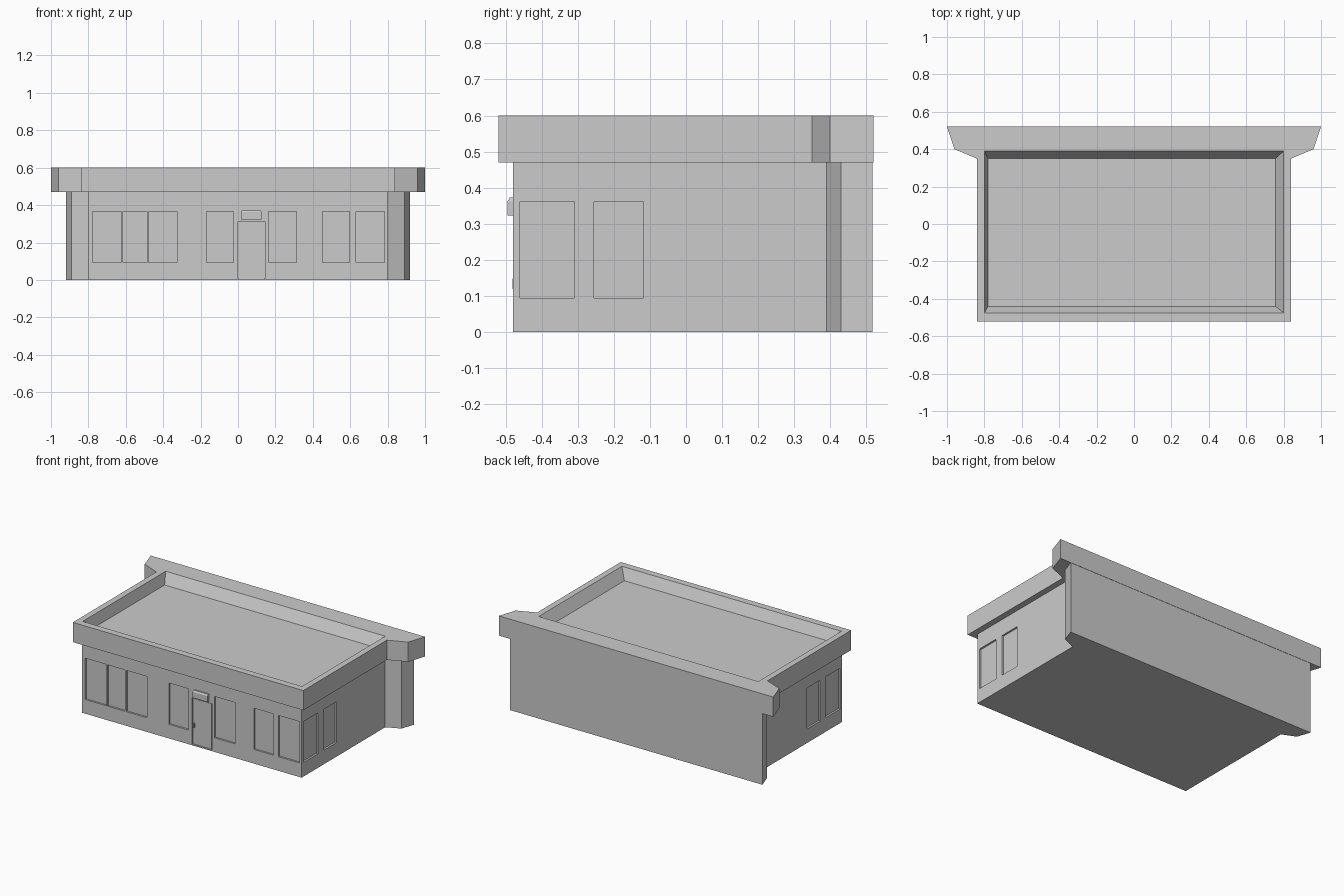
import bpy, bmesh
from math import radians

if "Cube" in bpy.data.objects:
    bpy.data.objects.remove(bpy.data.objects["Cube"])


def finish(bm, name):
    bmesh.ops.recalc_face_normals(bm, faces=bm.faces)
    mesh = bpy.data.meshes.new(name)
    bm.to_mesh(mesh)
    bm.free()
    obj = bpy.data.objects.new(name, mesh)
    bpy.context.collection.objects.link(obj)
    return obj


def loft(bm, rings):
    """Skin equal-length rings of points and cap both ends."""
    loops = [[bm.verts.new(p) for p in ring] for ring in rings]
    n = len(loops[0])
    for a, b in zip(loops, loops[1:]):
        for i in range(n):
            j = (i + 1) % n
            bm.faces.new((a[i], a[j], b[j], b[i]))
    bm.faces.new(loops[0][::-1])
    bm.faces.new(loops[-1])


def rect(x0, x1, y0, y1, z):
    return [(x0, y0, z), (x1, y0, z), (x1, y1, z), (x0, y1, z)]


def box(bm, x0, x1, y0, y1, z0, z1):
    loft(bm, [rect(x0, x1, y0, y1, z0), rect(x0, x1, y0, y1, z1)])


def plan(half, z):
    """Mirror the right half of a floor plan (front to back) to a full ring."""
    return [(x, y, z) for x, y in half] + [(-x, y, z) for x, y in reversed(half)]


WALL = [(0.80, -0.48), (0.80, 0.39), (0.89, 0.43), (0.92, 0.518)]
FASCIA = [(0.84, -0.52), (0.84, 0.35), (0.96, 0.40), (1.00, 0.52)]
DEPTH = 0.012

# Walls, overhanging fascia and the flared back wall in one shell
bm = bmesh.new()
loft(bm, [plan(WALL, 0), plan(WALL, 0.47), plan(FASCIA, 0.47), plan(FASCIA, 0.60)])
shell = finish(bm, "building_shell")

# Cutter for every recess
cut = bmesh.new()

# Sunken roof behind the parapet, with sloping inner sides
top, low = rect(-0.80, 0.80, -0.475, 0.39, 0.60), rect(-0.78, 0.757, -0.44, 0.35, 0.53)
loft(cut, [low, top, rect(-0.80, 0.80, -0.475, 0.39, 0.70)])

# Front windows
for x0, x1 in [(-0.778, -0.623), (-0.615, -0.487), (-0.478, -0.326),
               (-0.168, -0.024), (0.163, 0.313), (0.452, 0.596), (0.630, 0.783)]:
    box(cut, x0, x1, -0.55, -0.48 + DEPTH, 0.093, 0.365)

# Side windows, both sides
for y0, y1 in [(-0.46, -0.31), (-0.255, -0.118)]:
    box(cut, 0.80 - DEPTH, 0.87, y0, y1, 0.093, 0.362)
    box(cut, -0.87, -0.80 + DEPTH, y0, y1, 0.093, 0.362)

# Door recess
box(cut, 0.0, 0.145, -0.55, -0.48 + DEPTH, 0.008, 0.313)
cutter = finish(cut, "recess_cutter")
cutter.hide_render = True

mod = shell.modifiers.new("recesses", "BOOLEAN")
mod.operation = "DIFFERENCE"
mod.solver = "EXACT"
mod.object = cutter
bpy.context.view_layer.objects.active = shell
shell.select_set(True)
bpy.ops.object.modifier_apply(modifier=mod.name)
bpy.data.objects.remove(cutter)
bpy.ops.object.shade_smooth_by_angle(angle=radians(40))

# Door leaf, sitting just behind the wall face
bm = bmesh.new()
box(bm, 0.005, 0.14, -0.474, -0.466, 0.008, 0.308)
finish(bm, "door")

# Door handle
bm = bmesh.new()
box(bm, 0.011, 0.017, -0.482, -0.473, 0.118, 0.148)
finish(bm, "door_handle")

# Lamp box above the door
bm = bmesh.new()
loft(bm, [rect(0.016, 0.126, -0.495, -0.475, 0.323),
          rect(0.016, 0.126, -0.495, -0.475, 0.362),
          rect(0.020, 0.122, -0.489, -0.475, 0.372)])
finish(bm, "door_lamp")
